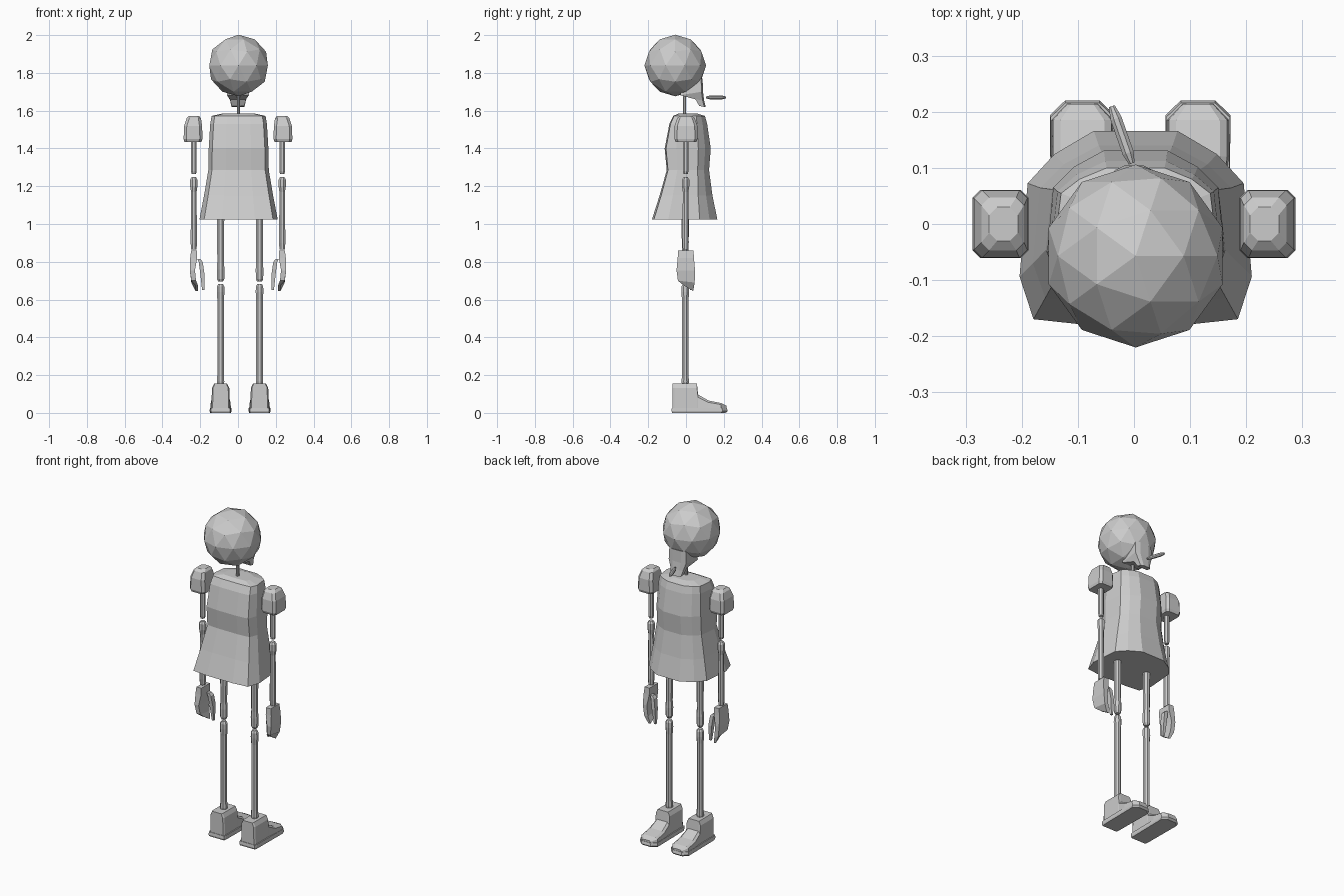
import bpy, bmesh, math
from mathutils import Vector

grey = bpy.data.materials.new("light_grey")
grey.diffuse_color = (0.6, 0.6, 0.6, 1)


def finish(name, bm):
    bmesh.ops.recalc_face_normals(bm, faces=bm.faces)
    me = bpy.data.meshes.new(name)
    bm.to_mesh(me)
    bm.free()
    me.materials.append(grey)
    ob = bpy.data.objects.new(name, me)
    bpy.context.collection.objects.link(ob)
    return ob


def loft(name, rings):
    """Skin a stack of equal-length point rings and cap both ends."""
    bm = bmesh.new()
    rows = [[bm.verts.new(p) for p in r] for r in rings]
    n = len(rows[0])
    for a, b in zip(rows, rows[1:]):
        for i in range(n):
            bm.faces.new((a[i], a[(i + 1) % n], b[(i + 1) % n], b[i]))
    bm.faces.new(rows[0])
    bm.faces.new(rows[-1])
    return finish(name, bm)


def rod(name, x, y, profile, sides=8):
    """Upright turned limb from (z, radius) pairs."""
    ring = [math.tau * (i + 0.5) / sides for i in range(sides)]
    return loft(name, [[(x + r * math.cos(a), y + r * math.sin(a), z) for a in ring]
                       for z, r in profile])


def box_ring(x0, x1, y0, y1, z, c):
    """Rectangle with cut corners."""
    return [(x0 + c, y0, z), (x1 - c, y0, z), (x1, y0 + c, z), (x1, y1 - c, z),
            (x1 - c, y1, z), (x0 + c, y1, z), (x0, y1 - c, z), (x0, y0 + c, z)]


# Head, faceted ball
bm = bmesh.new()
bmesh.ops.create_icosphere(bm, subdivisions=2, radius=0.163)
bmesh.ops.translate(bm, verts=bm.verts, vec=(0.003, -0.057, 1.839))
finish("head", bm)

# Jaw, wedge tapering to the chin
loft("jaw", [[(-w, y0, z0), (w, y0, z0), (w, y1, z1), (w * 0.5, y1 + 0.008, z1),
              (-w * 0.5, y1 + 0.008, z1), (-w, y1, z1)]
             for w, y0, y1, z0, z1 in ((0.034, 0.07, 0.096, 1.625, 1.62),
                                       (0.042, 0.05, 0.088, 1.66, 1.655),
                                       (0.058, -0.03, 0.082, 1.682, 1.70),
                                       (0.055, -0.03, 0.08, 1.72, 1.77))])

# Mouth stick, slim spindle pointing forward and sideways
stick = rod("mouth_stick", 0, 0, ((0, 0.006), (0.02, 0.011), (0.085, 0.011), (0.108, 0.006)))
stick.rotation_euler = Vector((-0.035, 0.1, 0)).to_track_quat('Z', 'Y').to_euler()
stick.location = (-0.004, 0.108, 1.67)

# Neck
rod("neck", 0.003, -0.007, ((1.55, 0.009), (1.70, 0.009)))

# Dress: straight back with sharp corners, rounded front, flared hem
outline = [(-0.88, -0.94), (-0.42, -1), (0.42, -1), (0.88, -0.94), (1, -0.5), (0.93, 0.46),
           (0.70, 0.76), (0.36, 1), (-0.36, 1), (-0.70, 0.76), (-0.93, 0.46), (-1, -0.5)]
levels = [(1.025, 0.207, -0.18, 0.166), (1.15, 0.183, -0.14, 0.14), (1.285, 0.160, -0.102, 0.122),
          (1.40, 0.158, -0.113, 0.131), (1.53, 0.150, -0.088, 0.112),
          (1.572, 0.143, -0.068, 0.10), (1.585, 0.085, -0.04, 0.06)]
loft("dress", [[(0.003 + w * u, (y0 + y1) / 2 + (y1 - y0) / 2 * v, z) for u, v in outline]
               for z, w, y0, y1 in levels])

for s, side in ((-1, "left"), (1, "right")):
    # Puffed shoulder, outer top edge sloped more than the inner
    shoulder = [(0.194, 0.284, 0.055, 1.435), (0.188, 0.288, 0.061, 1.45),
                (0.190, 0.285, 0.060, 1.52), (0.196, 0.272, 0.047, 1.56),
                (0.207, 0.258, 0.030, 1.573)]
    loft(side + "_shoulder", [[(s * px, py, pz) for px, py, pz in box_ring(a, b, -d, d, z, 0.014)]
                              for a, b, d, z in shoulder])

    # Arm
    ax = s * 0.234
    rod(side + "_upper_arm", ax, -0.002, ((1.265, 0.013), (1.28, 0.016), (1.45, 0.016)))
    rod(side + "_forearm", ax, -0.002, ((0.865, 0.016), (0.90, 0.018), (1.17, 0.016),
                                        (1.20, 0.021), (1.235, 0.021), (1.248, 0.012)))
    # Palm with curled fingers: x inner, x outer, y back, y front, z back, z front
    hand = [(0.212, 0.225, -0.012, 0.038, 0.675, 0.645), (0.222, 0.247, -0.043, 0.046, 0.70, 0.69),
            (0.228, 0.255, -0.050, 0.048, 0.755, 0.755), (0.216, 0.253, -0.044, 0.042, 0.82, 0.82),
            (0.216, 0.248, -0.042, 0.040, 0.86, 0.86)]
    loft(side + "_hand", [[(s * a, y0, z0), (s * b, y0, z0), (s * b, y1, z1), (s * a, y1, z1)]
                          for a, b, y0, y1, z0, z1 in hand])
    thumb = [(0.178, 0.190, 0.022, 0.034, 0.65), (0.178, 0.200, 0.014, 0.042, 0.74),
             (0.187, 0.208, 0.008, 0.038, 0.80), (0.200, 0.216, 0.008, 0.034, 0.815)]
    loft(side + "_thumb", [[(s * a, y0, z), (s * b, y0, z), (s * b, y1, z), (s * a, y1, z)]
                           for a, b, y0, y1, z in thumb])

    # Leg
    lx = 0.011 + s * 0.103
    rod(side + "_thigh", lx, -0.004, ((0.695, 0.014), (0.71, 0.021), (0.76, 0.022),
                                      (0.80, 0.019), (1.04, 0.021)))
    rod(side + "_shin", lx, -0.004, ((0.13, 0.016), (0.165, 0.021), (0.20, 0.019), (0.60, 0.019),
                                     (0.64, 0.022), (0.67, 0.021), (0.683, 0.013)))

    # Shoe upper, lofted heel to toe: y, half width, top height
    shoe = [(-0.072, 0.040, 0.155), (-0.062, 0.046, 0.155), (0.058, 0.046, 0.155),
            (0.064, 0.046, 0.097), (0.12, 0.052, 0.065), (0.185, 0.052, 0.052),
            (0.214, 0.026, 0.038)]
    loft(side + "_shoe", [[(lx - w * 1.06, y, 0.025), (lx + w * 1.06, y, 0.025),
                           (lx + w, y, h * 0.85), (lx + w * 0.75, y, h),
                           (lx - w * 0.75, y, h), (lx - w, y, h * 0.85)]
                          for y, w, h in shoe])
    # Sole
    sole = [(-0.05, -0.075), (0.05, -0.075), (0.054, -0.06), (0.057, 0.19), (0.03, 0.216),
            (-0.03, 0.216), (-0.057, 0.19), (-0.054, -0.06)]
    loft(side + "_sole", [[(lx + px * k, py * k, z) for px, py in sole]
                          for z, k in ((0, 0.97), (0.01, 1.02), (0.027, 1.0))])
